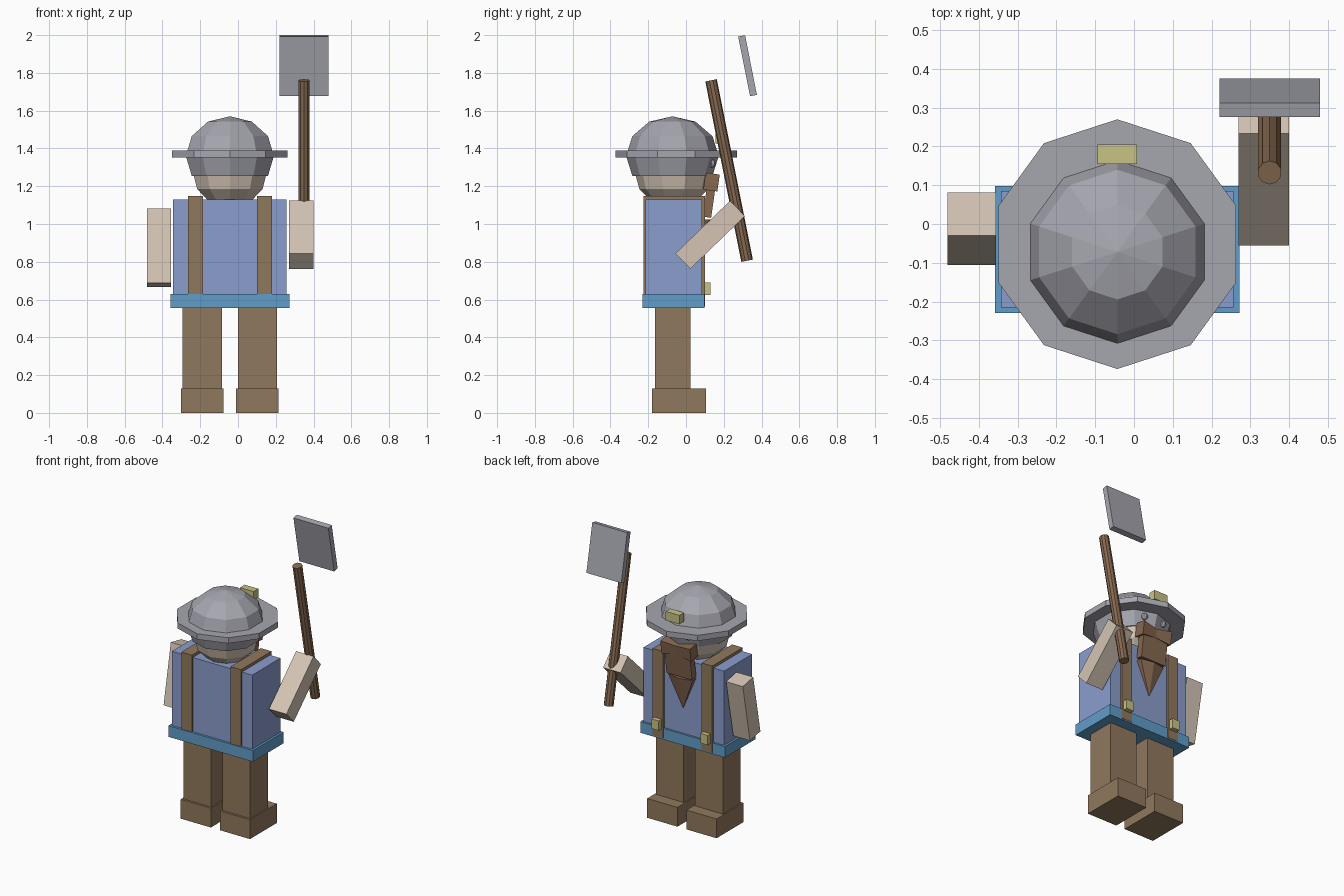
import bpy
from math import sin, cos, pi, radians
from mathutils import Matrix, Vector

cube = bpy.data.objects.get("Cube")
if cube:
    bpy.data.objects.remove(cube, do_unlink=True)


def material(name, rgb):
    mat = bpy.data.materials.new(name)
    mat.use_nodes = True
    mat.diffuse_color = (*rgb, 1)
    bsdf = next(n for n in mat.node_tree.nodes if n.type == "BSDF_PRINCIPLED")
    bsdf.inputs["Base Color"].default_value = (*rgb, 1)
    return mat


SHIRT = material("shirt blue", (0.26, 0.34, 0.61))
BELT = material("belt blue", (0.12, 0.34, 0.59))
LEATHER = material("leather brown", (0.28, 0.19, 0.11))
WOOD = material("wood brown", (0.24, 0.14, 0.08))
SKIN = material("skin", (0.66, 0.56, 0.46))
METAL = material("metal grey", (0.38, 0.38, 0.43))
BRASS = material("brass yellow", (0.58, 0.55, 0.23))


def add_mesh(name, verts, faces, mat, centre, tilt=0, scale=(1, 1, 1)):
    mesh = bpy.data.meshes.new(name)
    place = (Matrix.Translation(centre) @ Matrix.Rotation(radians(tilt), 4, "X")
             @ Matrix.Diagonal((*scale, 1)))
    mesh.from_pydata([place @ Vector(v) for v in verts], [], faces)
    mesh.materials.append(mat)
    obj = bpy.data.objects.new(name, mesh)
    bpy.context.collection.objects.link(obj)
    return obj


def lathe(name, profile, sides, mat, centre, tilt=0, scale=(1, 1, 1)):
    """Faceted solid of revolution; the profile runs from bottom to top."""
    verts = [(-r * sin(2 * pi * i / sides), r * cos(2 * pi * i / sides), z)
             for r, z in profile for i in range(sides)]
    faces = [(k * sides + i, k * sides + (i + 1) % sides,
              (k + 1) * sides + (i + 1) % sides, (k + 1) * sides + i)
             for k in range(len(profile) - 1) for i in range(sides)]
    faces.append(tuple(reversed(range(sides))))
    faces.append(tuple(range(len(verts) - sides, len(verts))))
    return add_mesh(name, verts, faces, mat, centre, tilt, scale)


def box(name, size, mat, centre, tilt=0, end=1):
    """Box whose +x end may be scaled in y and z."""
    verts = [(x, y * (end if x > 0 else 1), z * (end if x > 0 else 1))
             for x in (-0.5, 0.5) for y in (-0.5, 0.5) for z in (-0.5, 0.5)]
    faces = [(0, 1, 3, 2), (4, 6, 7, 5), (0, 4, 5, 1),
             (2, 3, 7, 6), (0, 2, 6, 4), (1, 5, 7, 3)]
    return add_mesh(name, verts, faces, mat, centre, tilt, size)


def dome(radius, height, first, last):
    """Profile of a sphere with a ring every thirty degrees."""
    return [(max(radius * cos(k * pi / 6), 0.001), height * sin(k * pi / 6))
            for k in range(first, last + 1)]


MID = -0.043

# Body
box("torso", (0.60, 0.30, 0.52), SHIRT, (MID, -0.065, 0.87))
box("belt", (0.63, 0.328, 0.075), BELT, (MID, -0.066, 0.593))

# Legs, boots, straps and buttons
for side, s in (("right", -1), ("left", 1)):
    box(side + "_leg", (0.207, 0.19, 0.43), LEATHER, (MID + s * 0.146, -0.07, 0.345))
    box(side + "_boot", (0.225, 0.285, 0.13), LEATHER, (MID + s * 0.146, -0.0375, 0.065))
    box(side + "_strap", (0.079, 0.325, 0.585), LEATHER, (MID + s * 0.183, -0.0625, 0.857))
    box(side + "_button", (0.055, 0.035, 0.065), BRASS, (MID + s * 0.183, 0.113, 0.657))

# Arms
box("right_arm", (0.125, 0.113, 0.402), SKIN, (-0.418, -0.0125, 0.875), -11)
box("left_arm", (0.13, 0.113, 0.402), SKIN, (0.335, 0.128, 0.943), -46)

# Head and eyes
lathe("head", dome(0.21, 0.21, -3, 3), 10, SKIN, (MID, -0.065, 1.29))
for side, s in (("right", -1), ("left", 1)):
    lathe(side + "_eye", dome(0.022, 0.022, -3, 3), 8, METAL,
          (MID + s * 0.073, 0.135, 1.32))

# Helmet with brim and lamp
lathe("helmet", dome(0.245, 0.21, -1, 3), 10, METAL, (MID, -0.072, 1.36))
lathe("helmet_brim", [(0.322, -0.019), (0.322, 0.019)], 10, METAL, (MID, -0.052, 1.37))
box("helmet_lamp", (0.102, 0.05, 0.06), BRASS, (MID, 0.18, 1.455))

# Moustache and beard
for side, s in (("right", -1), ("left", 1)):
    box(side + "_moustache", (s * 0.11, 0.05, 0.06), WOOD,
        (MID + s * 0.055, 0.135, 1.222), -8, end=1.5)
box("beard", (0.19, 0.045, 0.16), WOOD, (MID, 0.122, 1.115), -8)
lathe("beard_tip", [(0.002, -0.11), (0.105, 0.11)], 6, WOOD,
      (MID, 0.098, 0.915), -3, (1, 0.35, 1))

# Shovel
lathe("shovel_handle", [(0.031, -0.487), (0.031, 0.487)], 10, WOOD,
      (0.35, 0.228, 1.283), 11.3)
box("shovel_blade", (0.26, 0.037, 0.322), METAL, (0.35, 0.326, 1.838), 11.3)
